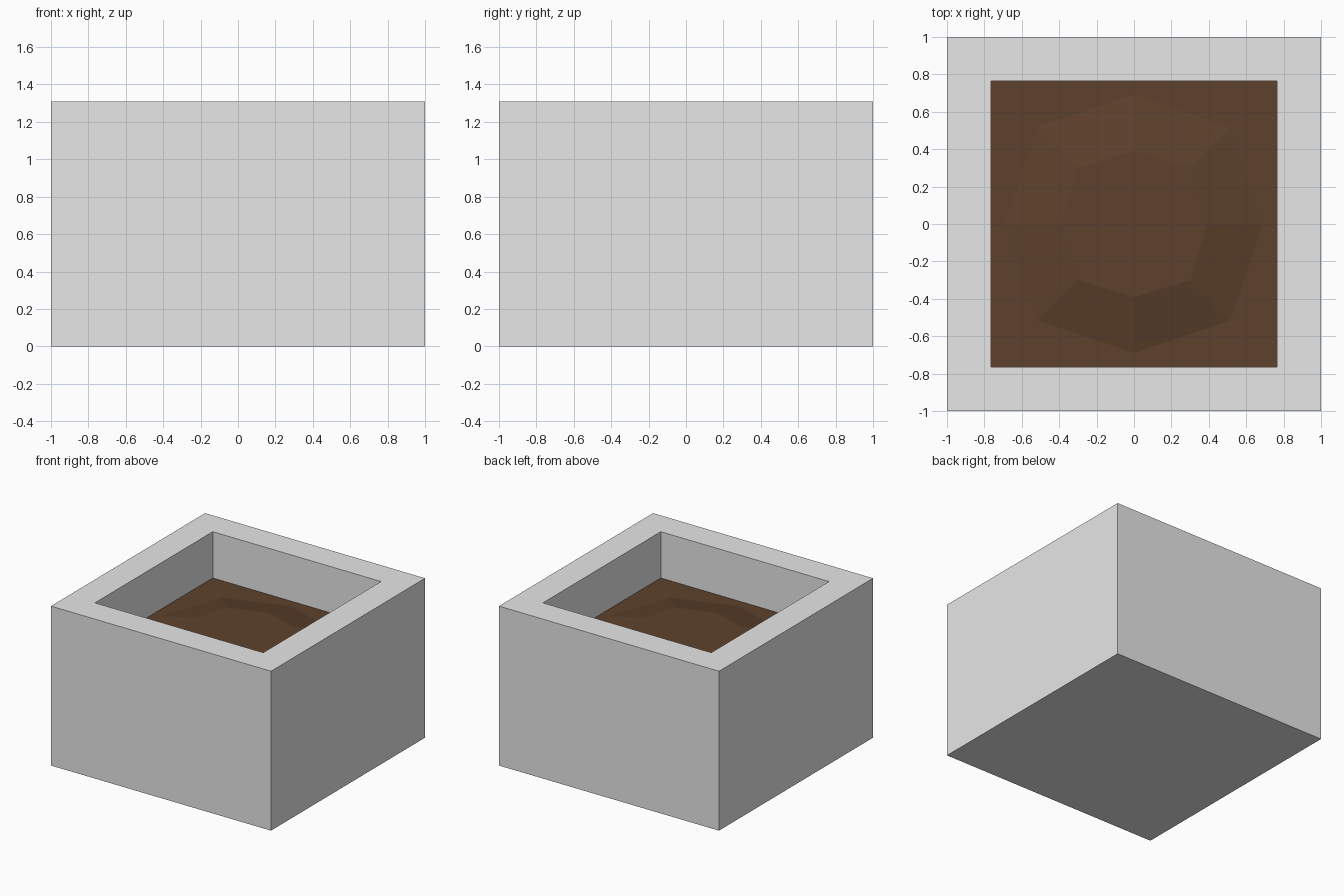
import bpy, bmesh, math

if "Cube" in bpy.data.objects:
    bpy.data.objects.remove(bpy.data.objects["Cube"])

H, INNER, SOIL_Z = 1.31, 0.765, 0.93


def material(name, rgb):
    m = bpy.data.materials.new(name)
    m.diffuse_color = (*rgb, 1)
    m.use_nodes = True
    m.node_tree.nodes["Principled BSDF"].inputs["Base Color"].default_value = m.diffuse_color
    return m


def finish(name, bm, mat):
    bmesh.ops.recalc_face_normals(bm, faces=bm.faces)
    me = bpy.data.meshes.new(name)
    bm.to_mesh(me)
    bm.free()
    me.materials.append(mat)
    ob = bpy.data.objects.new(name, me)
    bpy.context.collection.objects.link(ob)
    return ob


def square(bm, r, z):
    return [bm.verts.new((x * r, y * r, z))
            for x, y in ((1, -1), (1, 1), (-1, 1), (-1, -1))]


def bridge(bm, a, b):
    n = len(a)
    for i in range(n):
        j = (i + 1) % n
        bm.faces.new((a[i], a[j], b[j], b[i]))


# Square planter with thick walls and a recess
bm = bmesh.new()
rings = [square(bm, r, z) for r, z in
         ((1, 0), (1, H), (INNER, H), (INNER, SOIL_Z - 0.05))]
for a, b in zip(rings, rings[1:]):
    bridge(bm, a, b)
bm.faces.new(rings[0])
bm.faces.new(rings[-1])
finish("planter_box", bm, material("light_grey", (0.8, 0.8, 0.8)))


# Soil: flat sheet rising to a low eight-sided mound
def octagon(bm, straight, diagonal, z):
    pts = []
    for i in range(8):
        r = diagonal if i % 2 == 0 else straight
        a = math.radians(45 * i - 45)
        pts.append(bm.verts.new((r * math.cos(a), r * math.sin(a), z)))
    return pts


bm = bmesh.new()
edge = square(bm, INNER, SOIL_Z)
outer = octagon(bm, 0.69, 0.73, SOIL_Z)
top = octagon(bm, 0.39, 0.425, SOIL_Z + 0.06)
for i in range(4):
    j = (i + 1) % 4
    a, b, c = outer[2 * i], outer[2 * i + 1], outer[(2 * i + 2) % 8]
    bm.faces.new((edge[i], b, a))
    bm.faces.new((edge[i], edge[j], b))
    bm.faces.new((edge[j], c, b))
bridge(bm, outer, top)
bm.faces.new(top)
soil = finish("soil", bm, material("dark_brown_soil", (0.11, 0.053, 0.025)))
# Keep the open soil sheet facing upwards
if soil.data.polygons[-1].normal.z < 0:
    soil.data.flip_normals()
